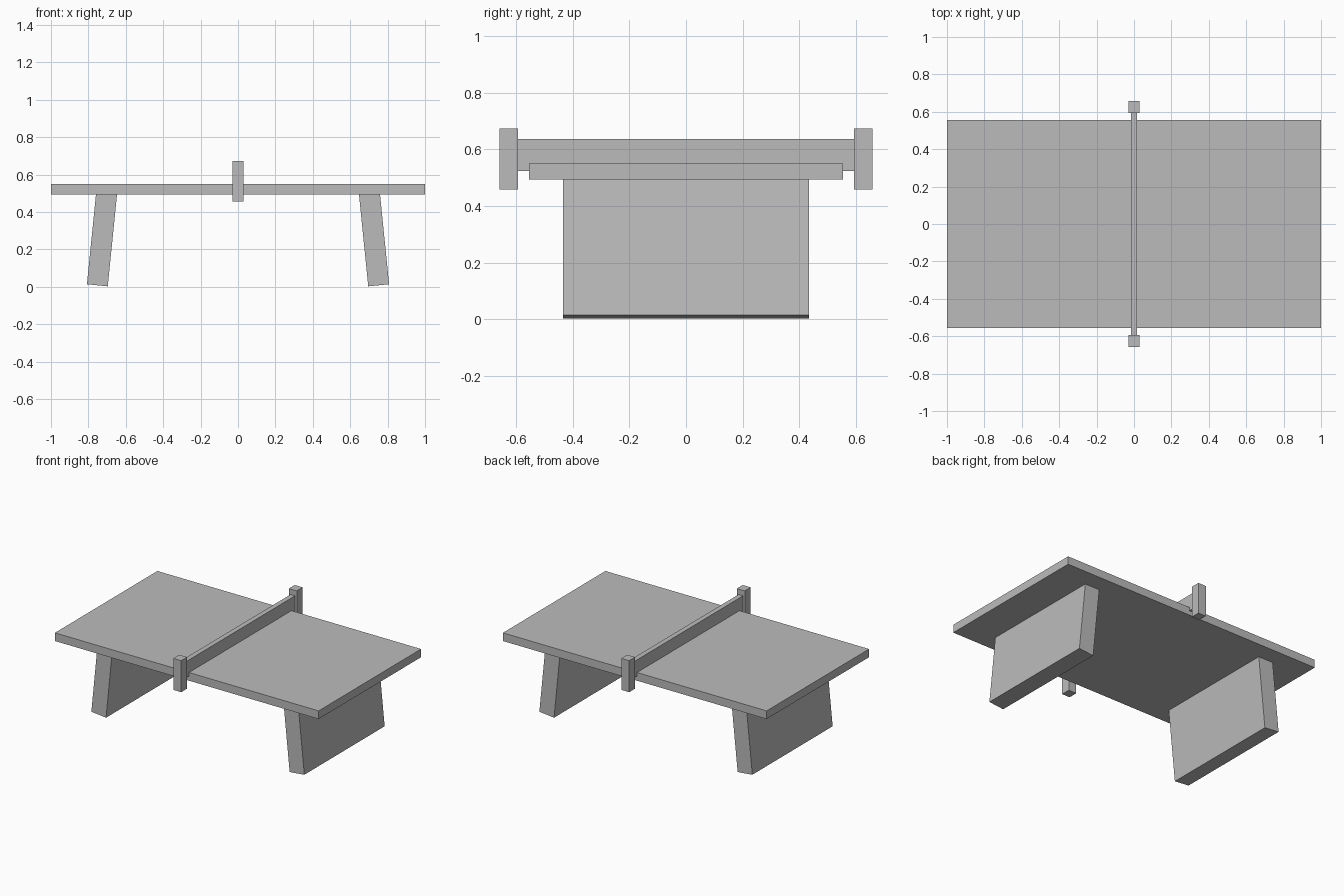
import bpy

cube = bpy.data.objects.get("Cube")
if cube:
    bpy.data.objects.remove(cube, do_unlink=True)

grey = bpy.data.materials.new("plain grey")
grey.use_nodes = True
colour = (0.5, 0.5, 0.5, 1)
grey.diffuse_color = colour
grey.node_tree.nodes["Principled BSDF"].inputs["Base Color"].default_value = colour


def box(name, centre, size, tilt=0):
    """Flat-sided block, optionally tilted about the y axis."""
    bpy.ops.mesh.primitive_cube_add(size=1, location=centre, rotation=(0, tilt, 0))
    obj = bpy.context.object
    obj.name = name
    obj.scale = size
    obj.data.materials.append(grey)
    return obj


# Table top slab
box("table_top", (0, 0, 0.521), (2, 1.11, 0.056))

# Net board across the middle
box("net", (0, 0, 0.58), (0.034, 1.2, 0.112))

for side, word in ((1, "left"), (-1, "right")):
    # Slab legs, splayed outwards and let into the table top
    box(word + "_leg", (side * 0.7265, 0, 0.262), (0.112, 0.87, 0.51), -0.1 * side)

for side, word in ((1, "back"), (-1, "front")):
    # Posts holding the net ends
    box(word + "_net_post", (0, side * 0.626, 0.565), (0.06, 0.064, 0.216))
